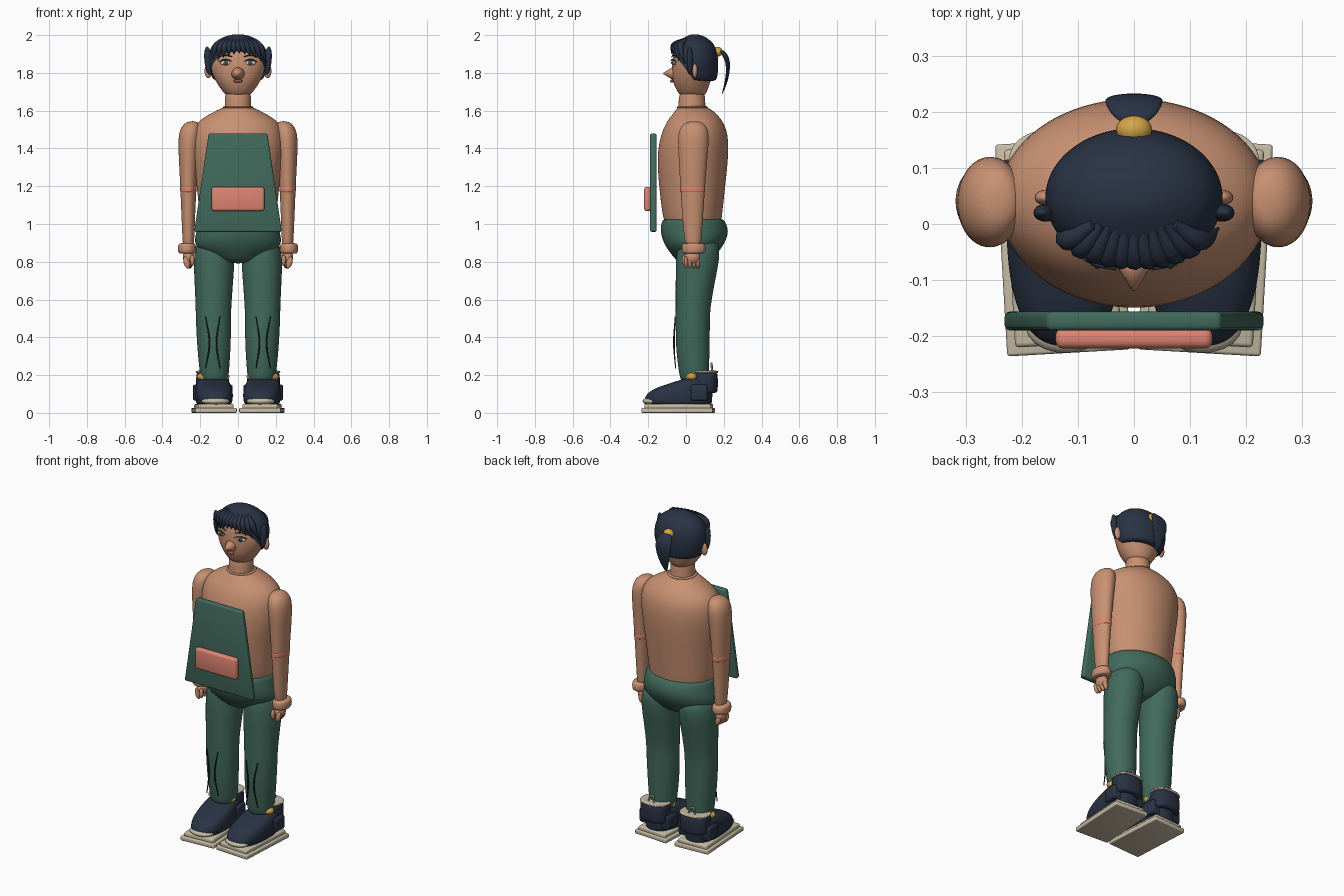
import bpy, bmesh
from math import cos, sin, pi, radians, sqrt
from mathutils import Matrix, Vector

if "Cube" in bpy.data.objects:
    bpy.data.objects.remove(bpy.data.objects["Cube"])


def material(name, r, g, b):
    lin = [((c / 255 + 0.055) / 1.055) ** 2.4 for c in (r, g, b)] + [1]
    m = bpy.data.materials.new(name)
    m.use_nodes = True
    m.diffuse_color = lin
    m.node_tree.nodes["Principled BSDF"].inputs["Base Color"].default_value = lin
    return m


SKIN = material("skin", 200, 145, 114)
GREEN = material("green_cloth", 66, 106, 92)
FOLD = material("dark_green_fold", 30, 52, 45)
CORAL = material("coral", 222, 132, 114)
NAVY = material("navy", 41, 51, 68)
CREAM = material("cream", 200, 189, 166)
GOLD = material("gold", 212, 165, 72)
IRIS = material("grey_green_iris", 84, 120, 108)
WHITE = material("eye_white", 215, 212, 200)
LIP = material("lip", 140, 82, 72)


def from_bmesh(name, bm, mat, smooth=True):
    me = bpy.data.meshes.new(name)
    bmesh.ops.recalc_face_normals(bm, faces=bm.faces)
    bm.to_mesh(me)
    bm.free()
    me.materials.append(mat)
    for p in me.polygons:
        p.use_smooth = smooth
    ob = bpy.data.objects.new(name, me)
    bpy.context.collection.objects.link(ob)
    return ob


def loft(name, mat, rings, x=0, cut=None, sub=2, n=20, power=1.0):
    """Stack of oval rings: (z, half width, front y, back y, optional x shift)."""
    bm = bmesh.new()
    loops = []
    for z, rx, y0, y1, *dx in rings:
        cx = x + (dx[0] if dx else 0)
        loop = []
        for i in range(n):
            c, s = cos(2 * pi * i / n), sin(2 * pi * i / n)
            c, s = [abs(v) ** power * (1 if v > 0 else -1) for v in (c, s)]
            loop.append(bm.verts.new((cx + rx * c, (y0 + y1) / 2 + (y1 - y0) / 2 * s, z)))
        loops.append(loop)
    for a, b in zip(loops, loops[1:]):
        for i in range(n):
            bm.faces.new((a[i], a[(i + 1) % n], b[(i + 1) % n], b[i]))
    bm.faces.new(loops[0][::-1])
    bm.faces.new(loops[-1])
    if cut:
        bmesh.ops.bisect_plane(bm, geom=bm.verts[:] + bm.edges[:] + bm.faces[:],
                               plane_co=cut[0], plane_no=cut[1], clear_outer=True)
    ob = from_bmesh(name, bm, mat)
    ob.modifiers.new("round", "SUBSURF").levels = sub
    ob.modifiers["round"].render_levels = sub
    return ob


def ball(name, mat, at, size, tilt=0):
    bm = bmesh.new()
    bmesh.ops.create_uvsphere(bm, u_segments=20, v_segments=12, radius=1)
    bm.transform(Matrix.Translation(at) @ Matrix.Rotation(tilt, 4, "Y") @ Matrix.Diagonal((*size, 1)))
    return from_bmesh(name, bm, mat)


def box(name, mat, low, high, bevel, top=1.0):
    """Bevelled box between two corners; top narrows its upper edge."""
    bm = bmesh.new()
    bmesh.ops.create_cube(bm, size=1)
    low, high = Vector(low), Vector(high)
    bm.transform(Matrix.Translation((low + high) / 2) @ Matrix.Diagonal((*(high - low), 1)))
    for v in bm.verts:
        if v.co.z > (low.z + high.z) / 2:
            v.co.x *= top
    bmesh.ops.bevel(bm, geom=bm.edges[:], offset=bevel, segments=3, profile=0.5, affect="EDGES")
    ob = from_bmesh(name, bm, mat)
    bpy.context.view_layer.objects.active = ob
    ob.select_set(True)
    bpy.ops.object.shade_smooth_by_angle()
    ob.select_set(False)
    return ob


def strand(name, mat, points, width, radii):
    cu = bpy.data.curves.new(name, "CURVE")
    cu.dimensions = "3D"
    cu.bevel_depth, cu.bevel_resolution, cu.resolution_u = width, 2, 6
    cu.use_fill_caps = True
    sp = cu.splines.new("BEZIER")
    sp.bezier_points.add(len(points) - 1)
    for bp, p, r in zip(sp.bezier_points, points, radii):
        bp.co, bp.radius = p, r
        bp.handle_left_type = bp.handle_right_type = "AUTO"
    cu.materials.append(mat)
    ob = bpy.data.objects.new(name, cu)
    bpy.context.collection.objects.link(ob)
    return ob


def face_y(x, out=0.0):
    return 0.05 - (0.122 + out) * sqrt(max(0, 1 - (x / 0.16) ** 2))


# Torso, neck and hips
loft("torso", SKIN, [(0.94, .18, -.09, .18), (1.02, .205, -.125, .19), (1.2, .22, -.145, .21),
                     (1.36, .245, -.158, .228), (1.48, .25, -.135, .226), (1.55, .215, -.1, .195),
                     (1.595, .125, -.06, .15), (1.625, .07, -.045, .11)])
loft("neck", SKIN, [(1.57, .075, -.045, .11), (1.6, .073, -.043, .108), (1.66, .068, -.04, .1), (1.72, .07, -.03, .1)])
loft("neckline", SKIN, [(1.612, .082, -.05, .117), (1.618, .085, -.053, .12), (1.626, .078, -.047, .114)])
loft("hips", GREEN, [(1.03, .2, -.11, .19), (1.022, .212, -.13, .205), (.96, .222, -.142, .235), (.885, .243, -.115, .2),
                     (.835, .16, -.075, .16), (.79, .07, -.04, .11)])

# Apron panel and pocket
box("apron_panel", GREEN, (-.232, -.19, .958), (.232, -.156, 1.48), .01, top=.67)
box("apron_pocket", CORAL, (-.14, -.222, 1.068), (.14, -.185, 1.196), .014)

# Head
loft("head", SKIN, [(1.675, .05, -.02, .09), (1.69, .075, -.042, .11), (1.75, .118, -.072, .13), (1.82, .15, -.076, .15),
                    (1.88, .156, -.073, .16), (1.94, .135, -.055, .145), (1.98, .08, -.01, .1)])
bm = bmesh.new()
bmesh.ops.create_cone(bm, cap_ends=True, segments=20, radius1=.05, radius2=.004, depth=.075)
bm.transform(Matrix.Translation((0, -.081, 1.797)) @ Matrix.Rotation(radians(90), 4, "X"))
from_bmesh("nose", bm, SKIN)
ball("mouth", LIP, (0, -.074, 1.757), (.024, .01, .009))
for s in (-1, 1):
    ball("ear", SKIN, (s * .157, .047, 1.81), (.02, .014, .038))
    ball("eye", WHITE, (s * .065, face_y(.065, .0), 1.853), (.029, .009, .013))
    ball("iris", IRIS, (s * .065, face_y(.065, .01), 1.854), (.013, .006, .013))
    ball("pupil", NAVY, (s * .065, face_y(.065, .017), 1.854), (.005, .003, .005))
    strand("eyelash", NAVY, [(s * a, face_y(a, .012), z) for a, z in ((.032, 1.862), (.065, 1.871), (.1, 1.86))],
           .004, (.4, 1, .6))
    strand("eyebrow", NAVY, [(s * a, face_y(a, .006), z) for a, z in ((.03, 1.885), (.065, 1.894), (.105, 1.882))],
           .004, (.6, 1, .4))

# Hair cap cut along a slanting hairline, fringe, side locks and ponytail
loft("hair_cap", NAVY, [(1.755, .12, -.04, .155), (1.77, .138, -.06, .166), (1.82, .157, -.078, .173), (1.88, .164, -.08, .173),
                        (1.94, .147, -.067, .16), (1.975, .11, -.035, .128), (1.998, .06, .01, .09), (2.004, .02, .03, .06)],
     cut=((0, -.02, 1.845), (0, -.14, -.105)))
for i in range(11):
    t = (i - 5) / 5
    x = .143 * t
    tip = 1.906 - .055 * abs(t) ** 1.5
    strand("fringe_lock", NAVY, [(x * .5, .0, 1.978), (x * .8, face_y(x * .8, -.01), 1.942),
                                 (x + .008, face_y(x, .006), tip)], .02, (.5, 1, .1))
for s in (-1, 1):
    ball("side_lock", NAVY, (s * .157, .02, 1.865), (.021, .016, .075), tilt=s * .1)
ball("hair_tie", GOLD, (0, .168, 1.912), (.032, .026, .026))
loft("ponytail", NAVY, [(1.685, .004, .188, .191), (1.73, .024, .2, .213), (1.79, .042, .212, .23), (1.85, .054, .212, .235),
                        (1.89, .05, .195, .226), (1.915, .035, .175, .205), (1.92, .015, .178, .195)])

for s in (-1, 1):
    # Arm, armband, cuff and curled hand
    loft("arm", SKIN, [(.84, .028, .005, .075, s * .262), (.95, .033, -.015, .085, s * .263), (1.18, .042, -.03, .1, s * .263),
                       (1.36, .053, -.04, .115, s * .262), (1.47, .062, -.046, .125, s * .256),
                       (1.52, .052, -.028, .11, s * .247), (1.545, .025, .01, .075, s * .24)])
    loft("armband", CORAL, [(1.168, .0425, -.031, .101), (1.17, .0435, -.032, .102), (1.196, .0445, -.033, .103),
                            (1.198, .043, -.031, .101)], x=s * .263)
    loft("wrist_cuff", SKIN, [(.842, .04, -.012, .088), (.85, .049, -.024, .106), (.89, .049, -.024, .106),
                              (.9, .04, -.012, .09)], x=s * .27)
    ball("palm", SKIN, (s * .262, .033, .825), (.03, .042, .038))
    for k in range(4):
        ball("finger", SKIN, (s * (.272 - .004 * k), .0 + .021 * k, .797), (.016, .0115, .033), tilt=s * .25)
    ball("thumb", SKIN, (s * .242, -.008, .808), (.012, .014, .03))

    # Trouser leg with creases
    loft("trouser_leg", GREEN, [(.16, .07, -.025, .118, s * .125), (.19, .076, -.035, .122, s * .125),
                                (.34, .09, -.056, .126, s * .127), (.5, .095, -.056, .128, s * .13),
                                (.56, .095, -.056, .13, s * .13), (.7, .104, -.056, .155, s * .128),
                                (.84, .112, -.056, .185, s * .126), (.93, .09, -.03, .17, s * .12)])
    for a, b in ((.172, .152), (.095, .113)):
        strand("trouser_crease", FOLD, [(s * a, -.057, .51), (s * b, -.064, .37), (s * a, -.055, .235)], .005, (.5, 1, .5))

    # Shoe, built straight and then turned slightly toe-in
    c = s * .127
    foot = [
        box("sole", CREAM, (c - .11, -.23, 0), (c + .11, .148, .026), .006),
        box("sole_step", CREAM, (c - .095, -.215, .02), (c + .095, .138, .048), .008),
        loft("shoe_upper", NAVY, [(.044, .088, -.205, .135), (.05, .095, -.222, .14), (.09, .102, -.222, .142),
                                  (.125, .098, -.18, .142), (.15, .092, -.11, .142), (.178, .08, -.02, .14),
                                  (.182, .05, .0, .12)], x=c, power=.8),
        ball("toe_cap", CREAM, (c, -.18, .062), (.074, .05, .022)),
        loft("ankle_cuff", NAVY, [(.105, .08, .04, .16), (.11, .088, .035, .17), (.21, .088, .035, .17),
                                  (.215, .08, .04, .16)], x=c, power=.8),
        loft("cuff_rim", CREAM, [(.21, .086, .037, .166), (.213, .09, .034, .172), (.222, .09, .034, .172),
                                 (.224, .084, .04, .164)], x=c, power=.8),
        ball("shoe_tongue", GOLD, (c, .035, .192), (.087, .042, .032)),
        strand("pull_loop", CREAM, [(c - .022, .14, .215), (c, .135, .262), (c + .022, .14, .215)], .005, (1, 1, 1)),
        box("shoe_strap", NAVY, (c - .104, .03, .065), (c + .104, .12, .15), .012),
    ]
    pivot = Matrix.Translation((c, -.04, 0))
    for part in foot:
        part.matrix_world = pivot @ Matrix.Rotation(radians(-3.3 * s), 4, "Z") @ pivot.inverted()
